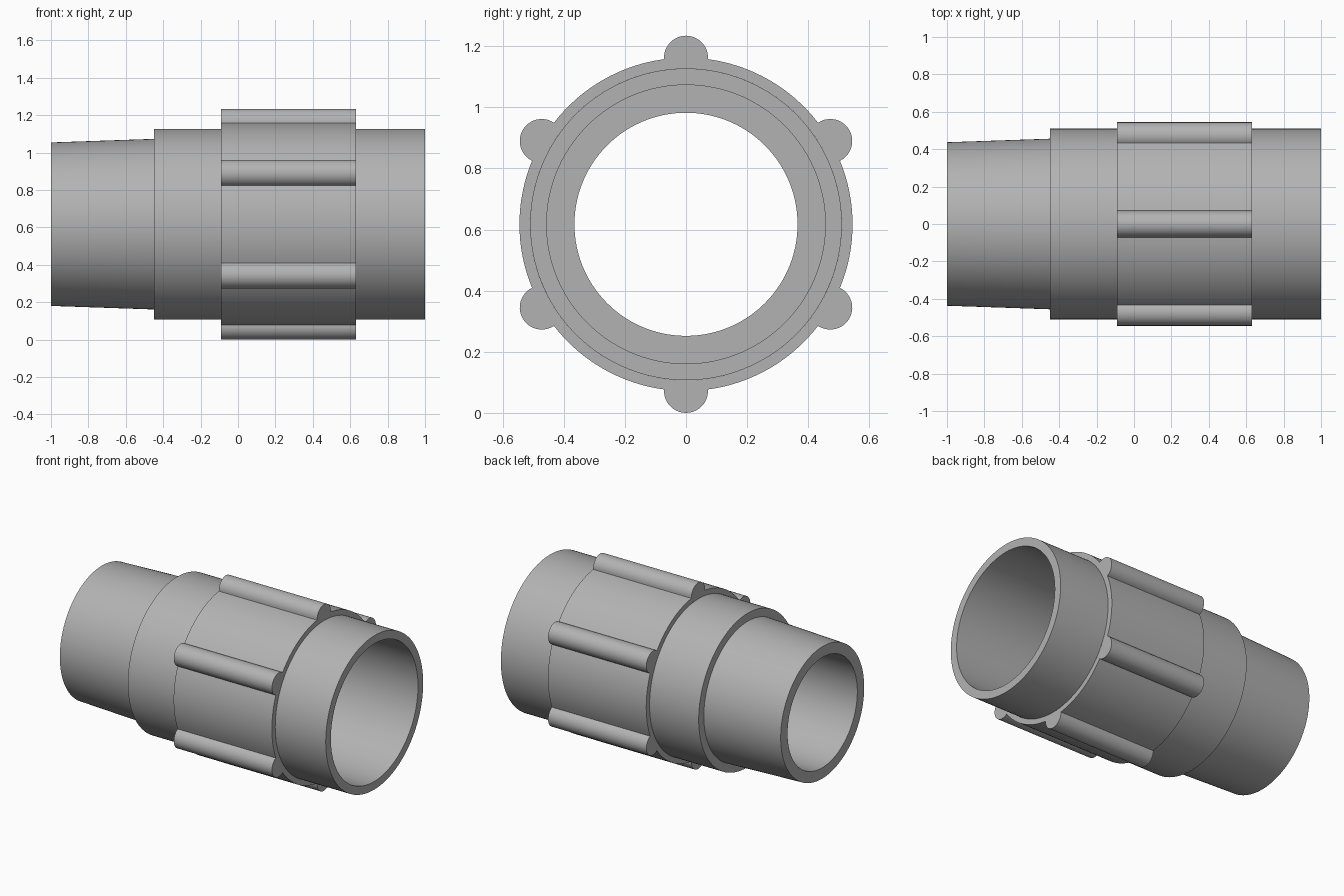
import bpy
import bmesh
import math

cube = bpy.data.objects.get("Cube")
if cube:
    bpy.data.objects.remove(cube, do_unlink=True)

AXIS_Z = 0.617
GRIP_START, GRIP_END = -0.09, 0.63
BODY_R, GRIP_R, LUG_R = 0.51, 0.545, 0.072
LUGS = 6

grey = bpy.data.materials.new("plain grey")
grey.use_nodes = True
colour = (0.45, 0.45, 0.45, 1)
grey.diffuse_color = colour
grey.node_tree.nodes["Principled BSDF"].inputs["Base Color"].default_value = colour


def skin(name, loops):
    """Join matching closed loops of points with quads and smooth the curves."""
    bm = bmesh.new()
    rings = [[bm.verts.new(p) for p in loop] for loop in loops]
    for a, b in zip(rings, rings[1:]):
        for i in range(len(a)):
            j = (i + 1) % len(a)
            bm.faces.new((a[i], a[j], b[j], b[i]))
    mesh = bpy.data.meshes.new(name)
    bm.to_mesh(mesh)
    bm.free()
    mesh.materials.append(grey)
    obj = bpy.data.objects.new(name, mesh)
    obj.location.z = AXIS_Z
    bpy.context.collection.objects.link(obj)
    bpy.ops.object.select_all(action="DESELECT")
    obj.select_set(True)
    bpy.context.view_layer.objects.active = obj
    bpy.ops.object.shade_smooth_by_angle(angle=math.radians(30))
    return obj


def circle(x, r, n=120):
    return [(x, r * math.sin(t), r * math.cos(t))
            for t in (math.tau * i / n for i in range(n))]


# Pipe body: socket end, stepped bore, tapered spigot and shoulder
profile = [(GRIP_END, BODY_R), (1, BODY_R), (1, 0.456), (0.27, 0.456),
           (0.27, 0.365), (-1, 0.365), (-1, 0.437), (-0.45, 0.456),
           (-0.45, BODY_R), (GRIP_START, BODY_R)]
skin("pipe_body", [circle(x, r) for x, r in reversed(profile)])

# Grip outline: round collar with a half-round lug every sixth of a turn
half = 2 * math.asin(LUG_R / (2 * GRIP_R))
sweep = math.pi / 2 + half / 2
outline = []
for k in range(LUGS):
    mid = math.tau * k / LUGS
    for i in range(21):
        a = mid + sweep * (i / 10 - 1)
        outline.append((GRIP_R * math.sin(mid) + LUG_R * math.sin(a),
                        GRIP_R * math.cos(mid) + LUG_R * math.cos(a)))
    gap = math.tau / LUGS - 2 * half
    for i in range(1, 16):
        a = mid + half + gap * i / 16
        outline.append((GRIP_R * math.sin(a), GRIP_R * math.cos(a)))
inner = [(y * BODY_R / math.hypot(y, z), z * BODY_R / math.hypot(y, z))
         for y, z in outline]

# Ribbed grip: end face, outer wall, end face
skin("ribbed_grip", [[(x, y, z) for y, z in loop] for x, loop in (
    (GRIP_START, inner), (GRIP_START, outline),
    (GRIP_END, outline), (GRIP_END, inner))])
